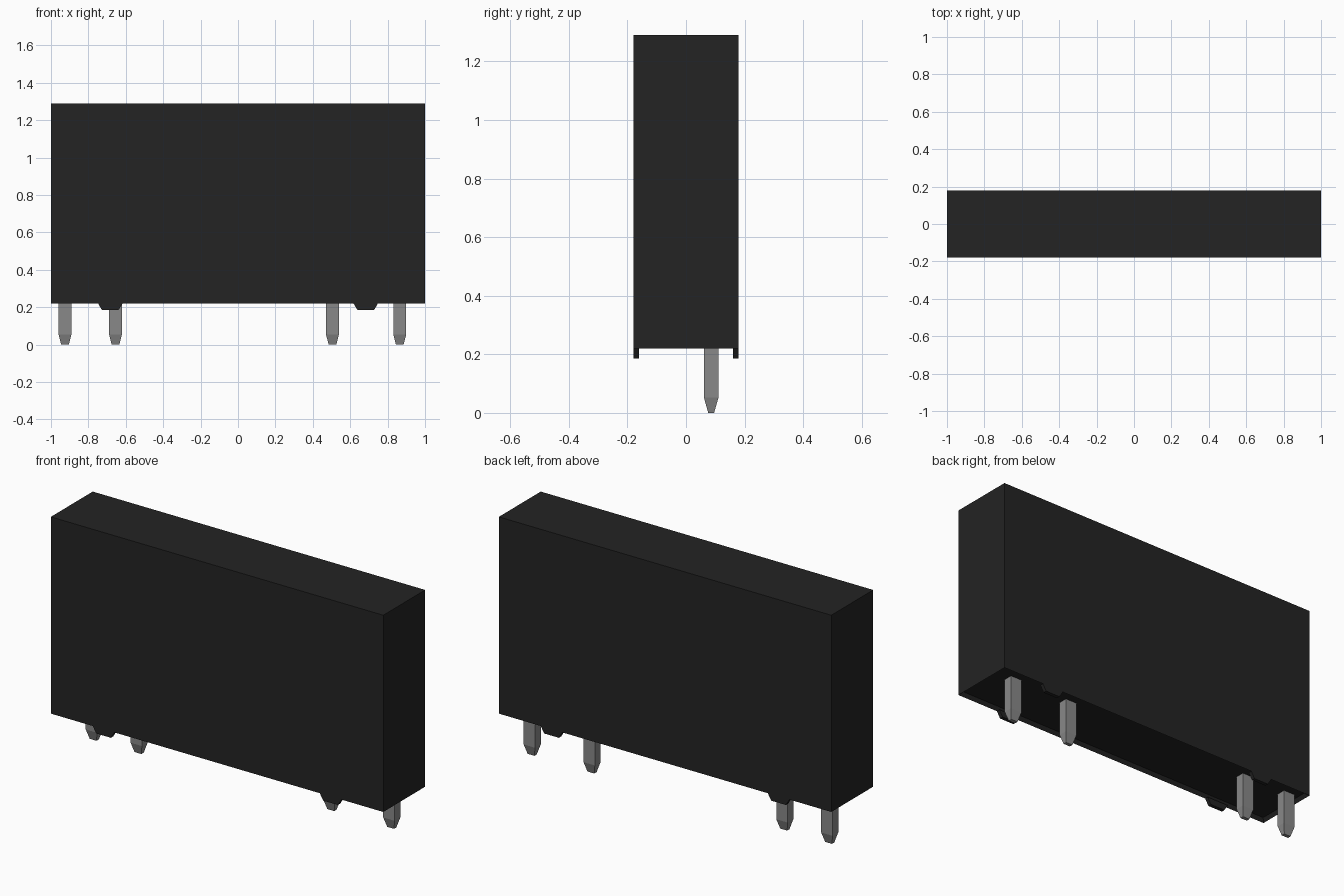
import bpy, bmesh

cube = bpy.data.objects.get("Cube")
if cube:
    bpy.data.objects.remove(cube, do_unlink=True)


def material(name, rgb, rough):
    m = bpy.data.materials.new(name)
    m.use_nodes = True
    m.diffuse_color = (*rgb, 1)
    bsdf = m.node_tree.nodes["Principled BSDF"]
    bsdf.inputs["Base Color"].default_value = (*rgb, 1)
    bsdf.inputs["Roughness"].default_value = rough
    return m


BLACK = material("black_plastic", (0.017, 0.017, 0.017), 0.6)
GREY = material("grey_metal", (0.25, 0.25, 0.25), 0.5)


def finish(name, bm, mat):
    bmesh.ops.recalc_face_normals(bm, faces=bm.faces)
    mesh = bpy.data.meshes.new(name)
    bm.to_mesh(mesh)
    bm.free()
    mesh.materials.append(mat)
    obj = bpy.data.objects.new(name, mesh)
    bpy.context.collection.objects.link(obj)
    return obj


def block(x, y, z0, z1, w, d):
    """Box centred on x, y between two heights."""
    bm = bmesh.new()
    bmesh.ops.create_cube(bm, size=1)
    for v in bm.verts:
        v.co = (x + v.co.x * w, y + v.co.y * d, z0 + (v.co.z + 0.5) * (z1 - z0))
    return bm


def bottom(bm):
    return min(bm.faces, key=lambda f: f.calc_center_median().z)


BASE, TOP, WALL, RECESS = 0.22, 1.29, 0.02, 0.02
DEPTH = 0.36

# Housing with a shallow recess inside the bottom rim
bm = block(0, 0, BASE, TOP, 2, DEPTH)
floor = bottom(bm)
bmesh.ops.inset_region(bm, faces=[floor], thickness=WALL)
for v in floor.verts:
    v.co.z += RECESS
finish("housing", bm, BLACK)

# Tapered standoff feet under the front and back walls
for x, side in ((-0.683, "right"), (0.683, "left")):
    for s, end in ((-1, "front"), (1, "back")):
        y = s * (DEPTH - WALL) / 2
        bm = block(x, y, 0.185, BASE, 0.13, WALL)
        for v in bottom(bm).verts:
            v.co.x = x + (v.co.x - x) * 0.68
        finish(f"foot_{end}_{side}", bm, BLACK)

# Flat contact pins with tapered tips
PIN_Y = 0.086
for i, x in enumerate((-0.925, -0.655, 0.505, 0.865)):
    bm = block(x, PIN_Y, 0.053, BASE + RECESS + 0.01, 0.068, 0.05)
    tip = bmesh.ops.extrude_face_region(bm, geom=[bottom(bm)])["geom"]
    for v in [g for g in tip if isinstance(g, bmesh.types.BMVert)]:
        v.co = (x + (v.co.x - x) * 0.6, PIN_Y + (v.co.y - PIN_Y) * 0.4, 0)
    # Remove the face left inside the pin between shaft and tip
    inner = [f for f in bm.faces if all(abs(v.co.z - 0.053) < 1e-4 for v in f.verts)]
    bmesh.ops.delete(bm, geom=inner, context="FACES_ONLY")
    finish(f"pin_{i + 1}", bm, GREY)
